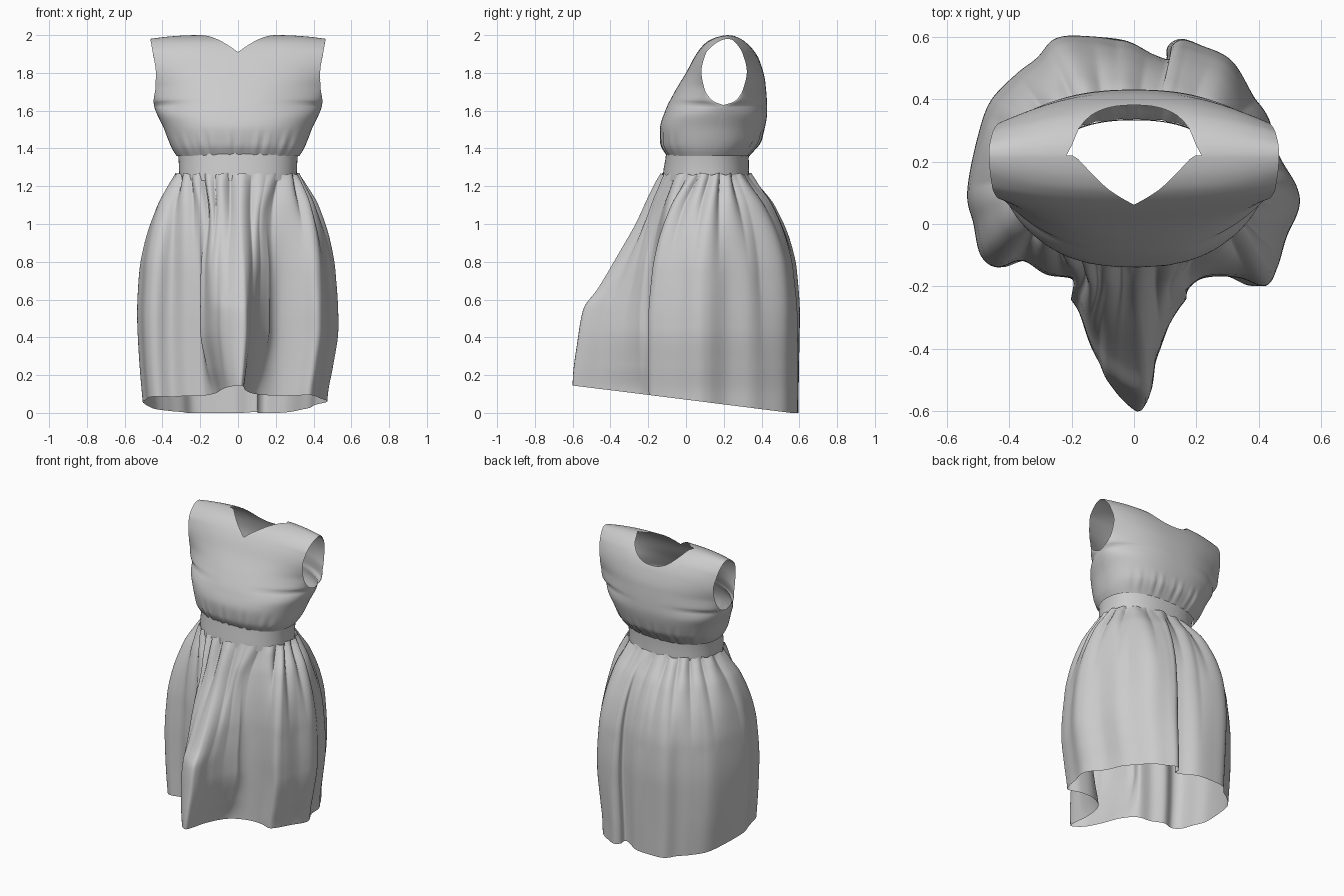
import bpy, bmesh, math, random
from mathutils import Vector

if "Cube" in bpy.data.objects:
    bpy.data.objects.remove(bpy.data.objects["Cube"])
random.seed(4)

def curve(pts):
    """Smooth monotone interpolation through (z, value) points."""
    d = [(b[1] - a[1]) / (b[0] - a[0]) for a, b in zip(pts, pts[1:])]
    m = [d[0]] + [0 if a * b <= 0 else 2 * a * b / (a + b) for a, b in zip(d, d[1:])] + [d[-1]]
    def f(z):
        z = min(max(z, pts[0][0]), pts[-1][0])
        i = 0
        while i < len(d) - 1 and z > pts[i + 1][0]:
            i += 1
        h = pts[i + 1][0] - pts[i][0]
        t = (z - pts[i][0]) / h
        return ((2*t**3 - 3*t*t + 1) * pts[i][1] + (t**3 - 2*t*t + t) * h * m[i]
                + (3*t*t - 2*t**3) * pts[i + 1][1] + (t**3 - t*t) * h * m[i + 1])
    return f

def add_grid(bm, rows, closed=False, flip=False):
    vs = [[bm.verts.new(p) for p in r] for r in rows]
    n = len(vs[0])
    for a, b in zip(vs, vs[1:]):
        for i in range(n if closed else n - 1):
            j = (i + 1) % n
            q = [a[i], a[j], b[j], b[i]]
            bm.faces.new(q[::-1] if flip else q)

def finish(bm, name):
    bmesh.ops.remove_doubles(bm, verts=bm.verts, dist=0.0005)
    me = bpy.data.meshes.new(name)
    bm.to_mesh(me)
    bm.free()
    for p in me.polygons:
        p.use_smooth = True
    ob = bpy.data.objects.new(name, me)
    bpy.context.collection.objects.link(ob)
    return ob

# Bodice: front and back panels joined at side seams and shoulders
width = curve([(1.36, .325), (1.40, .35), (1.5, .39), (1.65, .447), (1.72, .437), (1.8, .435), (1.9, .45), (2.0, .468)])
front_mid = curve([(1.36, -.10), (1.42, -.13), (1.5, -.138), (1.6, -.11), (1.7, -.06), (1.8, 0), (1.9, .055),
                   (1.96, .105), (1.985, .15), (1.997, .195), (2.0, .22)])
back_mid = curve([(1.36, .335), (1.45, .40), (1.6, .43), (1.75, .42), (1.85, .395), (1.92, .36), (1.97, .31),
                  (1.997, .25), (2.0, .22)])
front_edge = curve([(1.36, .12), (1.64, .2), (1.65, .162), (1.67, .132), (1.72, .1), (1.82, .082), (1.92, .105),
                    (1.97, .15), (1.997, .2), (2.0, .22)])
back_edge = curve([(1.36, .12), (1.64, .2), (1.65, .24), (1.67, .27), (1.72, .30), (1.82, .322), (1.92, .30),
                   (1.97, .27), (1.997, .24), (2.0, .22)])
armhole = curve([(1.36, 0), (1.56, 0), (1.74, 1), (2.0, 1)])

def panel(bm, mid, edge, neck, sign):
    cols, rows = 72, 60
    grid = []
    for r in range(rows + 1):
        t = 1 - (1 - r / rows) ** 1.6
        row = []
        for c in range(cols + 1):
            u = math.sin((c / cols - .5) * math.pi)
            a = abs(u)
            drop = .02 * max(0, (a - .43) / .57) ** 2
            top = 2.0 - drop if a >= .43 else neck(a / .43)
            z = 1.36 + (top - 1.36) * t
            zs = z + drop * t
            k = armhole(z)
            f = (1 - k) * (1 - max(0, 1 - a ** 2.4) ** (1 / 2.3)) + k * a ** 2.4
            y = mid(zs) + (edge(zs) - mid(zs)) * f
            pucker = max(0, 1 - abs(z - 1.42) / .09) * (1 - a ** 4)
            y += sign * pucker * .004 * (math.sin(31 * u) + math.sin(47 * u + 1))
            row.append((u * width(z), y, z))
        grid.append(row)
    add_grid(bm, grid, flip=sign > 0)

bm = bmesh.new()
panel(bm, front_mid, front_edge, lambda s: 1.91 + .09 * math.sin(s * math.pi / 2), -1)
panel(bm, back_mid, back_edge, lambda s: 1.885 + .115 * s ** 2.5, 1)
finish(bm, "bodice")

# Waistband
def waist(a, rx, ry, cy, p=2.3):
    c, s = math.cos(a), math.sin(a)
    return Vector((rx * math.copysign(abs(c) ** (2 / p), c), cy + ry * math.copysign(abs(s) ** (2 / p), s), 0))

bm = bmesh.new()
band = [(1.23, .31, .23, .105), (1.29, .312, .226, .107), (1.35, .315, .22, .112), (1.385, .322, .22, .115)]
add_grid(bm, [[waist(i * math.tau / 96, rx, ry, cy) + Vector((0, 0, z)) for i in range(96)]
              for z, rx, ry, cy in band], closed=True)
finish(bm, "waistband")

# Skirt: gathered at the waist, falling to a folded hem with a deep front pleat
hem = [(.01, -.60), (.03, -.56), (.04, -.42), (.07, -.30), (.12, -.22), (.22, -.17), (.33, -.17), (.42, -.20),
       (.46, -.14), (.49, -.05), (.53, .05), (.52, .12), (.46, .22), (.43, .34), (.38, .42), (.31, .52),
       (.22, .57), (.16, .595), (.12, .57), (.115, .525), (.06, .54), (-.03, .59), (-.15, .60), (-.25, .59),
       (-.31, .53), (-.38, .48), (-.46, .40), (-.50, .28), (-.53, .10), (-.51, 0), (-.49, -.10), (-.44, -.14),
       (-.36, -.12), (-.28, -.16), (-.18, -.18), (-.12, -.28), (-.09, -.42), (-.05, -.54)]

def resample(pts, n):
    """Closed smooth curve sampled evenly by length."""
    P = [Vector(p) for p in pts]
    k, dense = len(P), []
    for i in range(k):
        a, b, c, d = (P[(i + j) % k] for j in (-1, 0, 1, 2))
        for s in range(12):
            t = s / 12
            dense.append(.5 * (2*b + (c - a)*t + (2*a - 5*b + 4*c - d)*t*t + (3*b - a - 3*c + d)*t**3))
    dense.append(dense[0])
    acc = [0]
    for a, b in zip(dense, dense[1:]):
        acc.append(acc[-1] + (b - a).length)
    out, j = [], 0
    for i in range(n):
        L = acc[-1] * i / n
        while acc[j + 1] < L:
            j += 1
        out.append(dense[j].lerp(dense[j + 1], (L - acc[j]) / (acc[j + 1] - acc[j])))
    return out

N, ROWS = 360, 64
contour = resample(hem, N)
side_flare = curve([(0, .98), (.2, .99), (.5, 1), (.75, .93), (.9, .80), (1.1, .46), (1.2, .17), (1.26, 0)])
pleat_flare = curve([(.1, 1), (.15, 1), (.4, .94), (.55, .88), (.65, .73), (.85, .47), (1.0, .28), (1.15, .12), (1.26, 0)])
bulge = curve([(0, 0), (.1, 0), (.25, .5), (.45, 1), (.75, .8), (1.1, 0), (1.27, 0)])
tuck_left = curve([(0, .95), (.3, .99), (.5, 1), (1.27, 1)])
tuck_right = curve([(0, .89), (.1, .9), (.25, .95), (.45, 1), (1.27, 1)])
gather = curve([(0, 0), (.15, 0), (.6, .35), (1.0, .8), (1.18, 1), (1.23, .9), (1.27, .35)])
phase = [random.uniform(0, math.tau) for _ in range(4)]

def fold(s, z):
    """Sharp-valleyed gathers: many near the waist, fewer lower down."""
    fine = abs(math.sin(19 * math.pi * s + 1.3 * math.sin(math.tau * 3 * s + phase[0]))) - .6
    wide = abs(math.sin(9 * math.pi * s + 1.1 * math.sin(math.tau * 2 * s + phase[1]))) - .6
    k = min(1, max(0, (z - .7) / .45))
    return gather(z) * (.032 * k * fine + .040 * (1 - .6 * k) * wide)

rows = []
for r in range(ROWS + 1):
    row = []
    for i in range(N):
        s = i / N
        a = s * math.tau - math.pi / 2
        h = contour[i]
        w = waist(a, .325, .235, .108, 2.1)
        bottom = max(0, .07 - .125 * h.y)
        z = 1.265 + (bottom - 1.265) * (r / ROWS)
        k = min(1, max(0, (-.17 - h.y) / .3))
        g = side_flare(z) * (1 - k) + pleat_flare(z) * k
        p = Vector((w.x + (h.x - w.x) * g, w.y + (h.y - w.y) * g, z))
        p.x *= tuck_right(z) if p.x > 0 else tuck_left(z)
        # the pleat balloons between waist and hem
        if abs(h.x) < .25:
            p.x += .08 * bulge(z) * min(1, k * 4) * (1 - .6 * k) * max(-1, min(1, (h.x + .01) / .05))
        out = Vector((math.cos(a) / .325, math.sin(a) / .235, 0)).normalized()
        p += out * fold(s, z)
        p.z += .005 * math.sin(38 * math.pi * s + 2 * math.sin(17 * s)) * max(0, 1 - r / 5)
        row.append(p)
    rows.append(row)
bm = bmesh.new()
add_grid(bm, rows, closed=True, flip=True)
finish(bm, "skirt")
